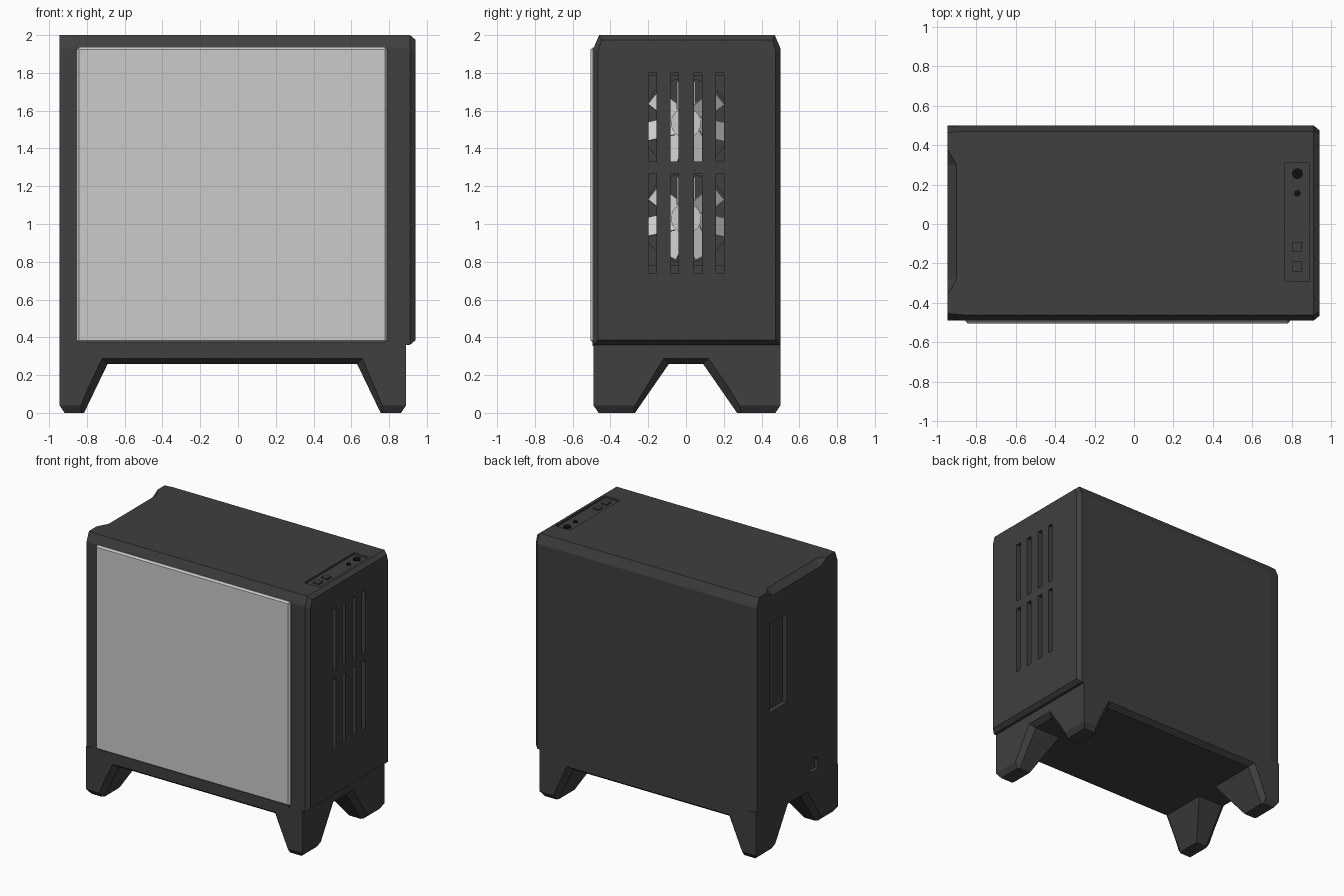
import bpy, bmesh, math
from mathutils import Matrix

if "Cube" in bpy.data.objects:
    bpy.data.objects.remove(bpy.data.objects["Cube"])


def material(name, v):
    m = bpy.data.materials.new(name)
    m.diffuse_color = (v, v, v, 1)
    m.use_nodes = True
    m.node_tree.nodes["Principled BSDF"].inputs["Base Color"].default_value = m.diffuse_color
    return m


DARK = material("dark_shell", 0.05)
BLACK = material("black_ports", 0.005)


def finish(name, bm, mat=None):
    bmesh.ops.recalc_face_normals(bm, faces=bm.faces)
    me = bpy.data.meshes.new(name)
    bm.to_mesh(me)
    bm.free()
    ob = bpy.data.objects.new(name, me)
    bpy.context.collection.objects.link(ob)
    if mat:
        me.materials.append(mat)
    return ob


def loft(name, rings, mat=None):
    bm = bmesh.new()
    rows = [[bm.verts.new(p) for p in r] for r in rings]
    n = len(rows[0])
    for a, b in zip(rows, rows[1:]):
        for i in range(n):
            bm.faces.new((a[i], a[(i + 1) % n], b[(i + 1) % n], b[i]))
    bm.faces.new(rows[0])
    bm.faces.new(rows[-1])
    return finish(name, bm, mat)


def box(name, x0, x1, y0, y1, z0, z1, mat=None, bevel=0):
    bm = bmesh.new()
    m = Matrix.Translation(((x0 + x1) / 2, (y0 + y1) / 2, (z0 + z1) / 2)) @ \
        Matrix.Diagonal((x1 - x0, y1 - y0, z1 - z0, 1))
    bmesh.ops.create_cube(bm, size=1, matrix=m)
    if bevel:
        bmesh.ops.bevel(bm, geom=bm.edges[:], offset=bevel, segments=1, affect='EDGES')
    return finish(name, bm, mat)


def cyl(name, loc, r, depth, axis='Z', mat=None, n=24):
    bm = bmesh.new()
    m = Matrix.Translation(loc)
    if axis == 'X':
        m = m @ Matrix.Rotation(math.pi / 2, 4, 'Y')
    bmesh.ops.create_cone(bm, cap_ends=True, segments=n, radius1=r, radius2=r, depth=depth, matrix=m)
    return finish(name, bm, mat)


def cut(ob, *cutters):
    for c in cutters:
        c.hide_render = True
        mod = ob.modifiers.new("cut", 'BOOLEAN')
        mod.operation = 'DIFFERENCE'
        mod.solver = 'EXACT'
        mod.object = c
        bpy.context.view_layer.objects.active = ob
        bpy.ops.object.modifier_apply(modifier=mod.name)
        bpy.data.objects.remove(c)


# Case shell: chamfered cross-section swept along x
def section(x, d):
    return [(x, -0.49 + d, 0.36 + d), (x, -0.49 + d, 1.93 - d * .6), (x, -0.46 + d * .5, 2 - d),
            (x, 0.47 - d * .5, 2 - d), (x, 0.5 - d, 1.93 - d * .6), (x, 0.5 - d, 0.36 + d)]


def rear(x):
    return [(x, y * 0.985, max(z, 0.36)) for _, y, z in section(x, 0)]


shell = loft("case_shell", [rear(-0.945), section(-0.87, 0), section(0.91, 0), section(0.94, 0.025)], DARK)
cut(shell, box("cavity", -0.89, 0.90, -0.45, 0.46, 0.42, 1.94))

# Front intake vents
for y in (-0.177, -0.06, 0.063, 0.18):
    for z0, z1 in ((0.74, 1.265), (1.33, 1.80)):
        cut(shell, box("vent", 0.87, 1.0, y - 0.021, y + 0.021, z0, z1))

# Rear: chamfered cable notch on top, port opening, power inlet
cut(shell, loft("notch", [[(-0.90 + o, y, 2.0), (-0.90 + o, y, 2.1), (-1.0, y, 2.1),
                          (-1.0, y, 1.90 - o)] for y, o in ((-0.37, -0.05), (-0.28, 0), (0.30, 0), (0.39, -0.05))]))
cut(shell, box("port_opening", -1.0, -0.91, 0.13, 0.34, 1.07, 1.75))
inlet = [(-0.25, 0.42), (-0.15, 0.42), (-0.15, 0.49), (-0.175, 0.52), (-0.225, 0.52), (-0.25, 0.49)]
cut(shell, loft("inlet", [[(x, y, z) for y, z in inlet] for x in (-1.0, -0.915)]))

# Top control strip
cut(shell, box("strip_recess", 0.765, 0.89, -0.29, 0.31, 1.985, 2.1))
for y, r in ((0.255, 0.027), (0.155, 0.016)):
    cyl("audio_jack", (0.828, y, 1.987), r, 0.012, mat=BLACK)
for y in (-0.115, -0.215):
    box("top_button", 0.804, 0.852, y - 0.025, y + 0.025, 1.98, 1.996, DARK)

# Base with four tapered legs
def rect(z, d):
    return [(-0.945 + d, -0.49 + d, z), (0.89 - d, -0.49 + d, z),
            (0.89 - d, 0.5 - d, z), (-0.945 + d, 0.5 - d, z)]


base = loft("leg_base", [rect(0, 0.027), rect(0.04, 0), rect(0.365, 0)], DARK)


def arch(b0, t0, t1, b1, top, d):
    k0, k1 = (t0 - b0) / top, (b1 - t1) / top
    return [(b0 - k0 * .1 - d, -0.1), (b1 + k1 * .1 + d, -0.1), (t1 + d, top + d), (t0 - d, top + d)]


wide = ((-0.815, -0.69, 0.63, 0.755, 0.26))
narrow = ((-0.27, -0.09, 0.09, 0.27, 0.26))
cut(base,
    loft("long_arch", [[(u, y, w) for u, w in arch(*wide, d)]
                       for y, d in ((-0.52, 0.05), (-0.45, 0), (0.46, 0), (0.53, 0.05))]),
    loft("short_arch", [[(x, u, w) for u, w in arch(*narrow, d)]
                        for x, d in ((-0.975, 0.05), (-0.905, 0), (0.85, 0), (0.92, 0.05))]))

# Side window panel
box("side_window", -0.855, 0.79, -0.505, -0.475, 0.372, 1.935, None, 0.012)
box("window_sill", -0.84, 0.78, -0.496, -0.47, 0.355, 0.38, DARK)

# Intake fans behind the vents
for i, z in enumerate((1.535, 1.03)):
    frame = box("fan_frame", 0.78, 0.87, -0.25, 0.25, z - 0.25, z + 0.25, DARK)
    cut(frame, cyl("fan_hole", (0.825, 0, z), 0.235, 0.3, 'X'))
    cyl("fan_hub", (0.825, 0, z), 0.08, 0.06, 'X')
    for k in range(7):
        blade = box("fan_blade", -0.004, 0.004, -0.055, 0.055, 0.07, 0.22)
        blade.matrix_world = Matrix.Translation((0.825, 0, z)) @ \
            Matrix.Rotation(k * math.tau / 7, 4, 'X') @ Matrix.Rotation(0.5, 4, 'Z')
